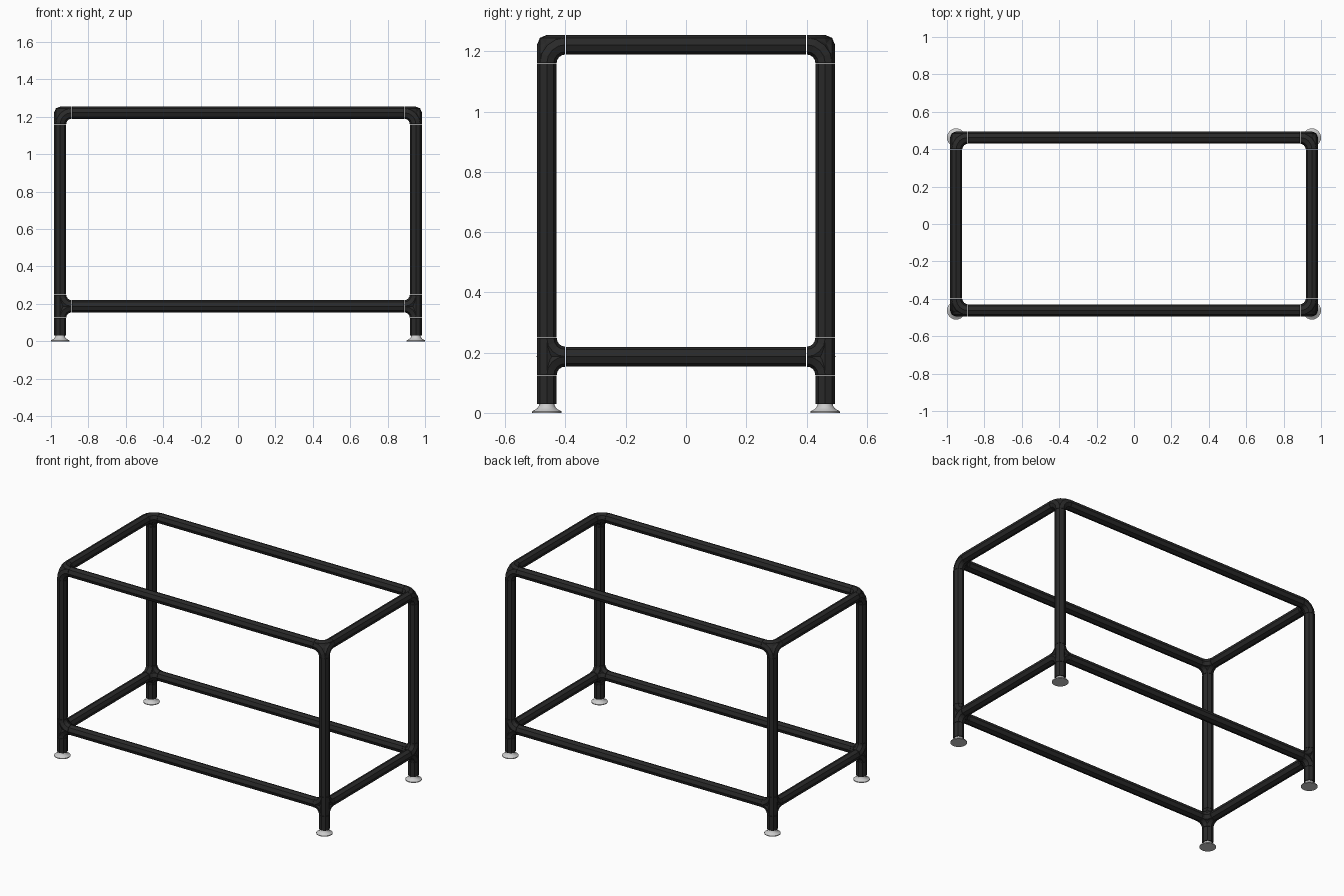
import bpy, bmesh
from math import pi, sin, cos
from mathutils import Vector

cube = bpy.data.objects.get("Cube")
if cube:
    bpy.data.objects.remove(cube)

PX, PY = 0.951, 0.462      # post axes
LOW, TOP = 0.187, 1.222    # rail heights
R, ARM, SIDES = 0.0325, 0.061, 8
X, Y, Z = Vector((1, 0, 0)), Vector((0, 1, 0)), Vector((0, 0, 1))


def material(name, value):
    m = bpy.data.materials.new(name)
    m.use_nodes = True
    color = (value, value, value, 1)
    m.diffuse_color = color
    bsdf = m.node_tree.nodes["Principled BSDF"]
    bsdf.inputs["Base Color"].default_value = color
    bsdf.inputs["Roughness"].default_value = 0.6
    return m


black = material("black_tube", 0.022)
steel = material("pale_steel", 0.6)


def finish(name, bm, mat):
    bmesh.ops.recalc_face_normals(bm, faces=bm.faces[:])
    mesh = bpy.data.meshes.new(name)
    bm.to_mesh(mesh)
    bm.free()
    mesh.materials.append(mat)
    ob = bpy.data.objects.new(name, mesh)
    bpy.context.collection.objects.link(ob)
    return ob


def sweep(bm, rings, sides):
    """Skin rings given as (centre, u, v, radius), u and v spanning each ring."""
    loops = []
    for c, u, v, r in rings:
        angles = [2 * pi * i / sides for i in range(sides)]
        loops.append([bm.verts.new(c + (u * cos(a) + v * sin(a)) * r) for a in angles])
    for a, b in zip(loops, loops[1:]):
        for i in range(sides):
            j = (i + 1) % sides
            bm.faces.new((a[i], a[j], b[j], b[i]))
    bm.faces.new(loops[0])
    bm.faces.new(loops[-1])


def tube(bm, start, end, r=R):
    axis = (end - start).normalized()
    u = X if abs(axis.z) > 0.5 else Z
    v = axis.cross(u)
    sweep(bm, [(start, u, v, r), (end, u, v, r)], SIDES)


def bend(bm, corner, a, b, r=R):
    """Quarter elbow joining the arms that leave a corner along a and b."""
    centre = corner + (a + b) * ARM
    rings = []
    for i in range(5):
        t = pi / 2 * i / 4
        out = -a * sin(t) - b * cos(t)
        rings.append((centre + out * ARM, out, a.cross(b), r))
    sweep(bm, rings, SIDES)


def rail(name, start, end):
    bm = bmesh.new()
    tube(bm, start, end)
    finish(name, bm, black)


# Long and short rails at both levels
GAP = ARM + 0.002
for level, z in (("lower", LOW), ("upper", TOP)):
    for side, s in (("front", -1), ("back", 1)):
        rail(f"{level}_{side}_rail", Vector((GAP - PX, s * PY, z)), Vector((PX - GAP, s * PY, z)))
    for side, s in (("right", -1), ("left", 1)):
        rail(f"{level}_{side}_rail", Vector((s * PX, GAP - PY, z)), Vector((s * PX, PY - GAP, z)))

# Posts, corner fittings and levelling feet
for fb, sy in (("front", -1), ("back", 1)):
    for lr, sx in (("right", -1), ("left", 1)):
        tag = f"{fb}_{lr}"
        base = Vector((sx * PX, sy * PY, 0))
        ax, ay = -sx * X, -sy * Y
        low, top = base + Z * LOW, base + Z * TOP

        rail(f"{tag}_post", low + Z * GAP, top - Z * GAP)
        rail(f"{tag}_leg", base + Z * 0.03, low - Z * GAP)

        # Three-way elbow at the top
        bm = bmesh.new()
        for a, b in ((ax, ay), (ax, -Z), (ay, -Z)):
            bend(bm, top, a, b)
        finish(f"{tag}_top_elbow", bm, black)

        # Four-way joint at the lower rails
        bm = bmesh.new()
        tube(bm, low - Z * ARM, low + Z * ARM, 0.033)
        bend(bm, low, ax, ay, 0.034)
        for a in (ax, ay):
            bend(bm, low, a, Z, 0.033)
            bend(bm, low, a, -Z, 0.033)
        finish(f"{tag}_lower_joint", bm, black)

        # Flared foot
        bm = bmesh.new()
        profile = [(0.049, 0), (0.049, 0.005), (0.034, 0.013), (0.027, 0.022), (0.025, 0.031)]
        sweep(bm, [(base + Z * z, X, Y, r) for r, z in profile], 24)
        foot = finish(f"{tag}_foot", bm, steel)
        bpy.ops.object.select_all(action="DESELECT")
        foot.select_set(True)
        bpy.context.view_layer.objects.active = foot
        bpy.ops.object.shade_smooth_by_angle()
